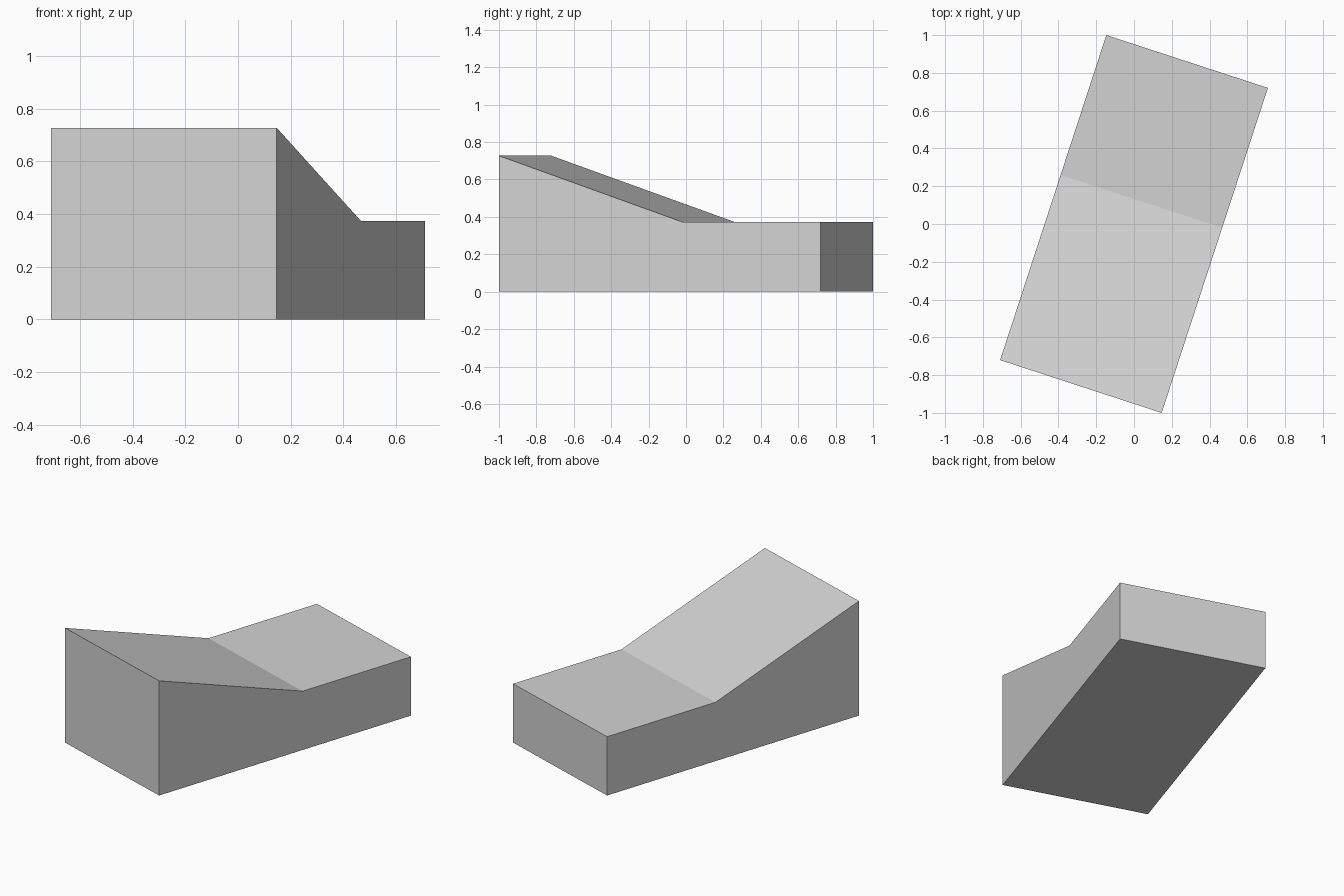
import bpy
import bmesh
from math import radians
from mathutils import Matrix, Vector

cube = bpy.data.objects.get("Cube")
if cube:
    bpy.data.objects.remove(cube, do_unlink=True)

WIDTH, LENGTH = 0.90, 1.81
HIGH, LOW, SLOPE_RUN = 0.727, 0.373, 1.031
TURN = radians(-18.1)

# Single plain colour
grey = bpy.data.materials.new("light_grey")
grey.use_nodes = True
colour = (0.65, 0.65, 0.65, 1)
grey.diffuse_color = colour
grey.node_tree.nodes["Principled BSDF"].inputs["Base Color"].default_value = colour

# Side profile (y, z): tall front, sloping down to a flat low back
front, back = -LENGTH / 2, LENGTH / 2
profile = [(front, 0), (back, 0), (back, LOW), (front + SLOPE_RUN, LOW), (front, HIGH)]

# Extrude the profile across the width, then turn the block in plan
bm = bmesh.new()
side = bm.faces.new([bm.verts.new((-WIDTH / 2, y, z)) for y, z in profile])
extruded = bmesh.ops.extrude_face_region(bm, geom=[side], use_keep_orig=True)
moved = [v for v in extruded["geom"] if isinstance(v, bmesh.types.BMVert)]
bmesh.ops.translate(bm, verts=moved, vec=Vector((WIDTH, 0, 0)))
bmesh.ops.recalc_face_normals(bm, faces=bm.faces)
bmesh.ops.rotate(bm, verts=bm.verts, matrix=Matrix.Rotation(TURN, 3, "Z"))

mesh = bpy.data.meshes.new("sloped_block")
bm.to_mesh(mesh)
bm.free()
mesh.materials.append(grey)
block = bpy.data.objects.new("sloped_block", mesh)
bpy.context.collection.objects.link(block)
